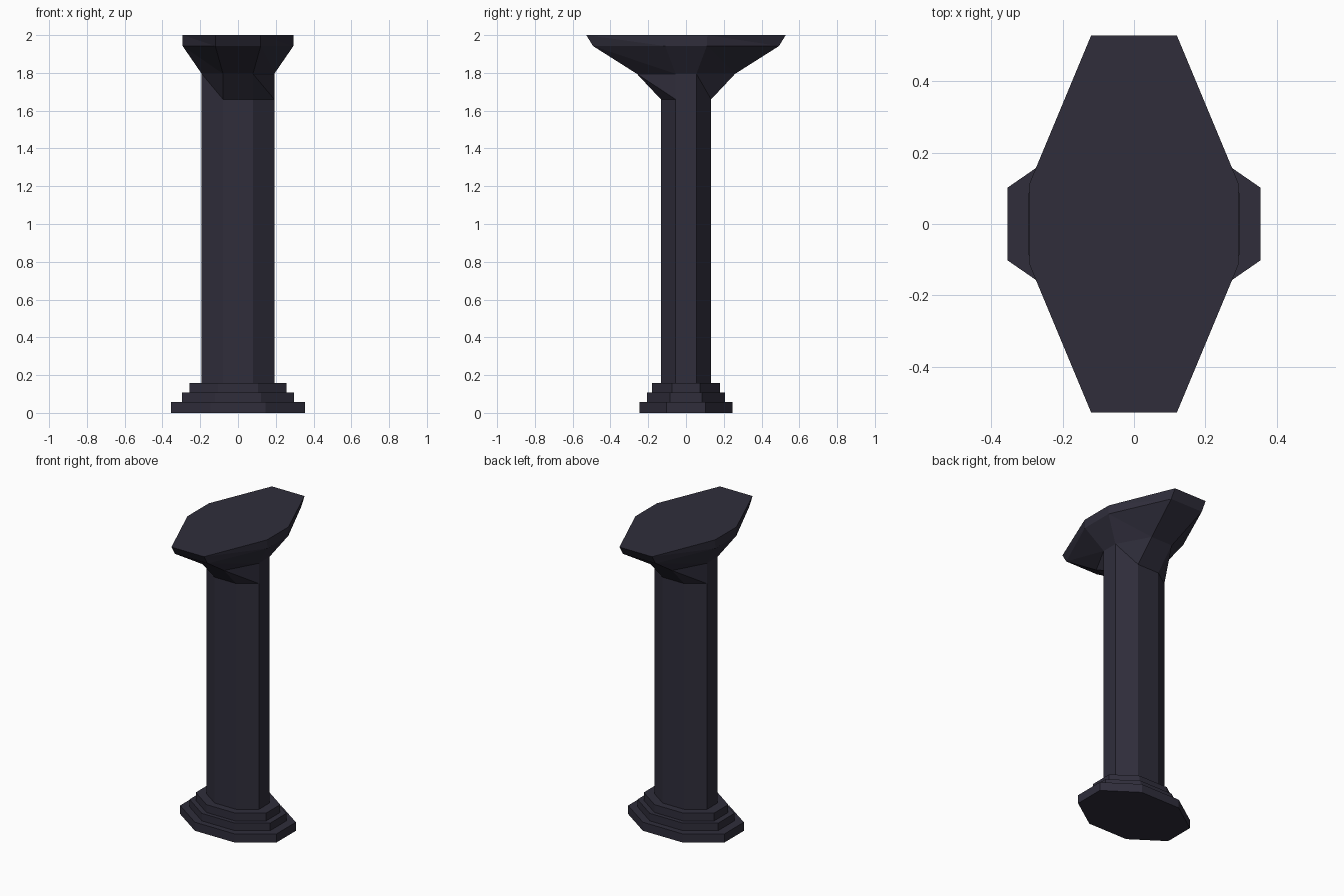
import bpy

if "Cube" in bpy.data.objects:
    bpy.data.objects.remove(bpy.data.objects["Cube"])

stone = bpy.data.materials.new("dark slate stone")
stone.diffuse_color = (0.029, 0.027, 0.044, 1)
stone.use_nodes = True
stone.node_tree.nodes["Principled BSDF"].inputs["Base Color"].default_value = stone.diffuse_color


def ring(hx, hy, cx, cy, z):
    """Stretched octagon: half sizes hx, hy; flat sides end at cx and cy."""
    return [(-hx, -cy, z), (-cx, -hy, z), (cx, -hy, z), (hx, -cy, z),
            (hx, cy, z), (cx, hy, z), (-cx, hy, z), (-hx, cy, z)]


def loft(name, rings, bottom=False, top=False):
    """Join octagon rings with triangulated walls and optional end caps."""
    verts = [p for r in rings for p in ring(*r)]
    faces = []
    for k in range(len(rings) - 1):
        a, b = 8 * k, 8 * k + 8
        straight = rings[k][:4] == rings[k + 1][:4]
        for i in range(8):
            j = (i + 1) % 8
            if straight:
                faces.append((a + i, a + j, b + j, b + i))
            else:
                faces += [(a + i, a + j, b + i), (a + j, b + j, b + i)]
    if bottom:
        faces.append(tuple(range(7, -1, -1)))
    if top:
        n = len(verts)
        faces.append(tuple(range(n - 8, n)))
    mesh = bpy.data.meshes.new(name)
    mesh.from_pydata(verts, [], faces)
    mesh.materials.append(stone)
    obj = bpy.data.objects.new(name, mesh)
    bpy.context.collection.objects.link(obj)
    return obj


# Stepped base
steps = [(0.354, 0.246, 0.145, 0.102, 0.0, 0.057),
         (0.296, 0.207, 0.121, 0.086, 0.057, 0.107),
         (0.258, 0.180, 0.106, 0.075, 0.107, 0.159)]
for n, (hx, hy, cx, cy, z0, z1) in enumerate(steps):
    loft(f"base_step_{n + 1}", [(hx, hy, cx, cy, z0), (hx, hy, cx, cy, z1)],
         bottom=(n == 0), top=True)

# Shaft
section = (0.192, 0.133, 0.079, 0.055)
loft("shaft", [section + (0.159,), section + (1.66,)])

# Flared capital, spreading mostly front to back
loft("capital", [section + (1.66,),
                 (0.192, 0.260, 0.079, 0.055, 1.795),
                 (0.293, 0.492, 0.120, 0.110, 1.942),
                 (0.293, 0.528, 0.120, 0.113, 2.0)], top=True)
